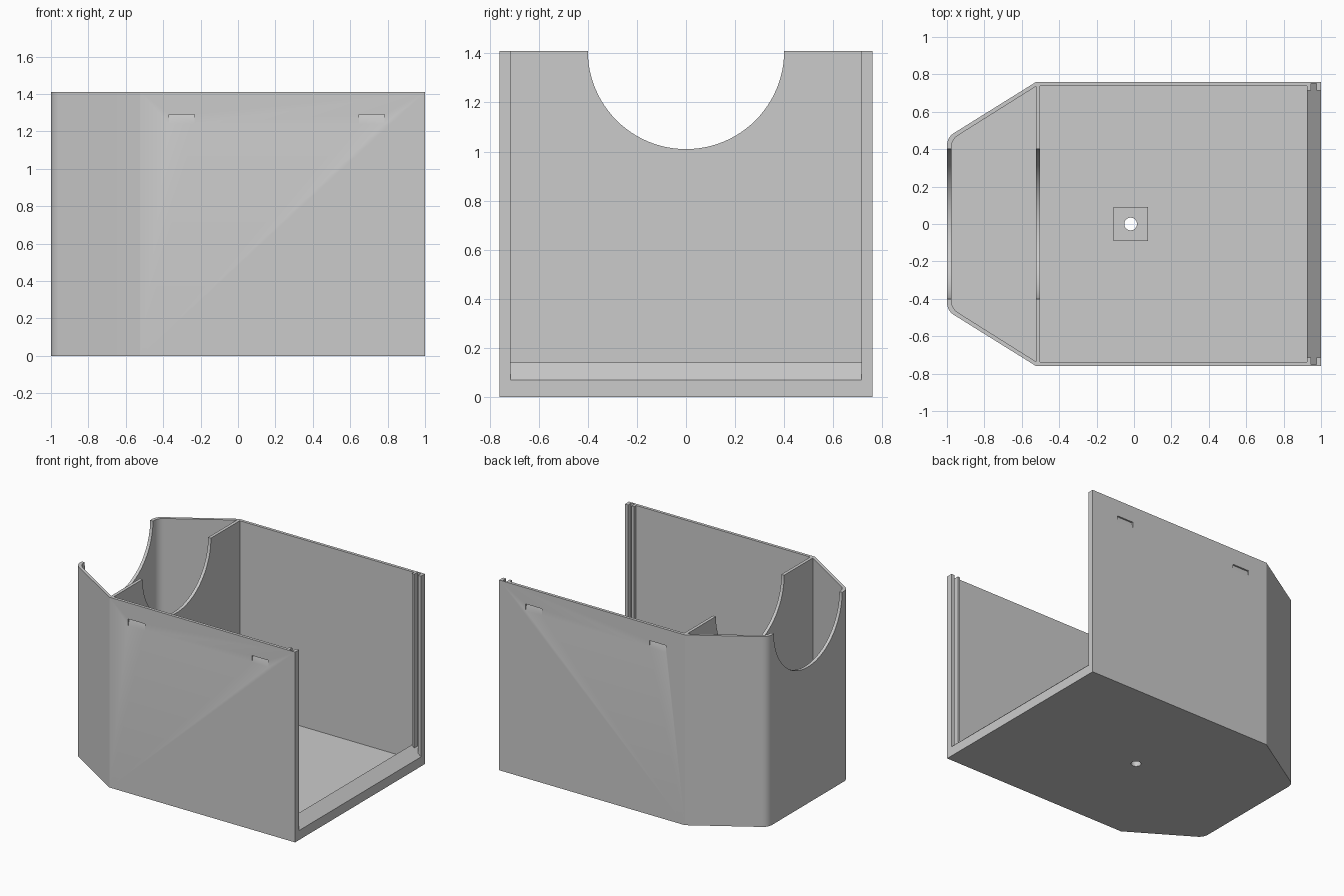
import bpy, bmesh, math
from mathutils import Vector

cube = bpy.data.objects.get("Cube")
if cube:
    bpy.data.objects.remove(cube, do_unlink=True)

grey = bpy.data.materials.new("plain grey")
grey.use_nodes = True
COLOR = (0.6, 0.6, 0.6, 1)
grey.diffuse_color = COLOR
grey.node_tree.nodes["Principled BSDF"].inputs["Base Color"].default_value = COLOR

H = 1.41        # case height
FLOOR = 0.022   # floor thickness
TOP = 1.6       # cutters reach above the rim


def prism(name, points, axis, lo, hi):
    """Extrude a 2D outline along one axis."""
    place = {"x": lambda a, b, t: (t, a, b),
             "y": lambda a, b, t: (a, t, b),
             "z": lambda a, b, t: (a, b, t)}[axis]
    bm = bmesh.new()
    face = bm.faces.new([bm.verts.new(place(a, b, lo)) for a, b in points])
    ext = bmesh.ops.extrude_face_region(bm, geom=[face])
    shift = Vector(place(0, 0, hi - lo))
    bmesh.ops.translate(bm, vec=shift,
                        verts=[g for g in ext["geom"] if isinstance(g, bmesh.types.BMVert)])
    bmesh.ops.recalc_face_normals(bm, faces=bm.faces)
    mesh = bpy.data.meshes.new(name)
    bm.to_mesh(mesh)
    bm.free()
    mesh.materials.append(grey)
    obj = bpy.data.objects.new(name, mesh)
    bpy.context.collection.objects.link(obj)
    return obj


def rect(a0, a1, b0, b1):
    return [(a0, b0), (a1, b0), (a1, b1), (a0, b1)]


def circle(a, b, r, n):
    return [(a + r * math.cos(2 * math.pi * i / n),
             b + r * math.sin(2 * math.pi * i / n)) for i in range(n)]


def tapered(x_end, y_end, x_knee, y_knee, x_back=None, r=0.045, n=8):
    """Symmetric plan with a tapered, round-cornered end."""
    corner, knee = Vector((x_end, y_end)), Vector((x_knee, y_knee))
    p0 = corner - Vector((0, r))
    p2 = corner + (knee - corner).normalized() * r
    half = []
    for i in range(n + 1):
        t = i / n
        half.append(tuple(p0 * (1 - t) ** 2 + corner * 2 * t * (1 - t) + p2 * t * t))
    half.append((x_knee, y_knee))
    if x_back is not None:
        half.append((x_back, y_knee))
    return half + [(x, -y) for x, y in reversed(half)]


def combine(target, tool, operation):
    mod = target.modifiers.new("combine", "BOOLEAN")
    mod.operation, mod.solver, mod.object = operation, "EXACT", tool
    bpy.context.view_layer.objects.active = target
    bpy.ops.object.modifier_apply(modifier=mod.name)
    bpy.data.objects.remove(tool, do_unlink=True)


def slope(x):
    """Height of the sloping sill at the open end."""
    return 0.14 - (x - 0.925) * 0.93


def sill_profile(x0, x1):
    return [(x0, slope(x0)), (x1, slope(x1)), (x1, TOP), (x0, TOP)]


# Outer body
case = prism("open_case", tapered(-1, 0.463, -0.523, 0.76, 1), "z", 0, H)

# Tapered chamber and main chamber, leaving the partition between
combine(case, prism("chamber", tapered(-0.977, 0.451, -0.525, 0.735), "z", FLOOR, TOP), "DIFFERENCE")
combine(case, prism("chamber", rect(-0.502, 0.925, -0.738, 0.738), "z", FLOOR, TOP), "DIFFERENCE")

# Open end with sloping sill, and panel grooves in its side posts
combine(case, prism("opening", sill_profile(0.9, 1.08), "y", -0.714, 0.714), "DIFFERENCE")
combine(case, prism("groove", sill_profile(0.945, 0.975), "y", -0.751, 0.751), "DIFFERENCE")

# Round cradle through end wall and partition
combine(case, prism("cradle", circle(0, H, 0.4, 96), "x", -1.1, -0.4), "DIFFERENCE")

# Square pad with mounting hole
combine(case, prism("pad", rect(-0.11, 0.075, -0.09, 0.09), "z", 0.01, 0.07), "UNION")
combine(case, prism("hole", circle(-0.018, 0, 0.034, 32), "z", -0.1, 0.2), "DIFFERENCE")

# Ramped catch notches on both long walls
for side in (1, -1):
    for x in (-0.3, 0.715):
        notch = [(0.748, 1.29), (0.7696, 1.2), (0.8, 1.2), (0.8, 1.29)]
        combine(case, prism("notch", [(side * y, z) for y, z in notch],
                            "x", x - 0.068, x + 0.068), "DIFFERENCE")

# Smooth curves, sharp edges
bpy.ops.object.select_all(action="DESELECT")
case.select_set(True)
bpy.context.view_layer.objects.active = case
bpy.ops.object.shade_smooth_by_angle(angle=math.radians(25))
